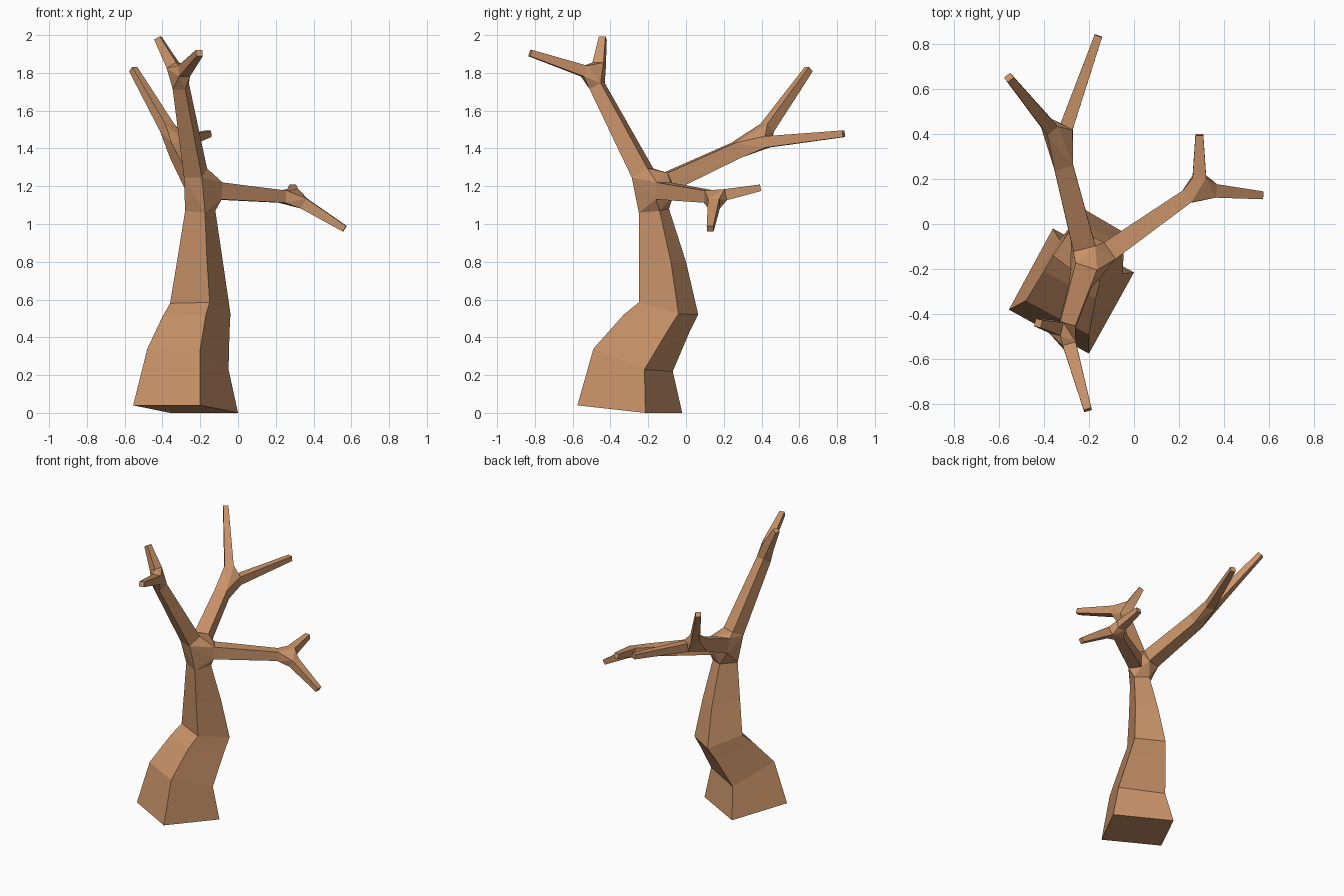
import bpy, bmesh
from mathutils import Vector

if "Cube" in bpy.data.objects:
    bpy.data.objects.remove(bpy.data.objects["Cube"])

bm = bmesh.new()


def bridge(a, b):
    for i in range(4):
        j = (i + 1) % 4
        bm.faces.new((a[i], a[j], b[j], b[i]))


def square(center, direction, size):
    # four corners around a branch axis, kept level with the ground
    d = Vector(direction).normalized()
    side = d.cross(Vector((0, 0, 1))).normalized()
    up = side.cross(d)
    h = size / 2
    return [bm.verts.new(Vector(center) + side * h * s + up * h * t)
            for s, t in ((-1, -1), (1, -1), (1, 1), (-1, 1))]


def limb(p0, p1, w0, w1, tip=False):
    d = Vector(p1) - Vector(p0)
    a, b = square(p0, d, w0), square(p1, d, w1)
    bridge(a, b)
    if tip:
        bm.faces.new(b)
    return a, b


def joint(rings):
    # wrap the ring ends in a hull and open it where the limbs attach
    verts = [v for r in rings for v in r]
    hull = bmesh.ops.convex_hull(bm, input=verts, use_existing_faces=False)
    faces = {g for g in hull["geom"] if isinstance(g, bmesh.types.BMFace)}
    inner = [f for f in faces
             if any(all(v in r for v in f.verts) for r in rings)]
    bmesh.ops.delete(bm, geom=inner, context='FACES_ONLY')


# trunk rings: front, left, back, right corners
trunk = [
    ((-.20, -.575, .04), (-.555, -.38, .04), (-.36, -.02, 0), (0, -.215, 0)),
    ((-.20, -.49, .34), (-.48, -.34, .34), (-.33, -.07, .22), (-.05, -.22, .23)),
    ((-.17, -.33, .52), (-.40, -.21, .51), (-.26, .015, .42), (-.045, -.10, .43)),
    ((-.15, -.25, .585), (-.36, -.14, .58), (-.22, .065, .52), (-.04, -.04, .525)),
    ((-.165, -.25, .82), (-.32, -.17, .82), (-.21, 0, .80), (-.08, -.08, .80)),
    ((-.175, -.25, 1.06), (-.28, -.20, 1.07), (-.21, -.09, 1.08), (-.12, -.14, 1.07)),
]
rings = [[bm.verts.new(c) for c in r] for r in trunk]
bm.faces.new(rings[0])
for a, b in zip(rings, rings[1:]):
    bridge(a, b)

# main branches: start, end, widths, then twigs (start, tip)
branches = [
    ((-.225, -.23, 1.27), (-.303, -.47, 1.73), .10, .07,
     [((-.345, -.46, 1.84), (-.425, -.44, 1.985)),
      ((-.285, -.54, 1.81), (-.205, -.825, 1.905))]),
    ((-.225, -.09, 1.225), (-.315, .265, 1.39), .10, .085,
     [((-.375, .43, 1.51), (-.555, .65, 1.82)),
      ((-.30, .43, 1.435), (-.158, .835, 1.478))]),
    ((-.11, -.12, 1.175), (.235, .122, 1.145), .09, .065,
     [((.29, .21, 1.155), (.29, .395, 1.192)),
      ((.35, .148, 1.108), (.565, .128, .975))]),
]
starts = [rings[-1]]
for p0, p1, w0, w1, twigs in branches:
    a, b = limb(p0, p1, w0, w1)
    starts.append(a)
    joint([b] + [limb(q0, q1, .06, .035, True)[0] for q0, q1 in twigs])
joint(starts)

bmesh.ops.recalc_face_normals(bm, faces=bm.faces)
mesh = bpy.data.meshes.new("bare_tree")
bm.to_mesh(mesh)
bm.free()
tree = bpy.data.objects.new("bare_tree", mesh)
bpy.context.collection.objects.link(tree)

# bark colour
bark = bpy.data.materials.new("bark")
bark.diffuse_color = (.58, .29, .14, 1)
bark.use_nodes = True
bark.node_tree.nodes["Principled BSDF"].inputs["Base Color"].default_value = bark.diffuse_color
mesh.materials.append(bark)
